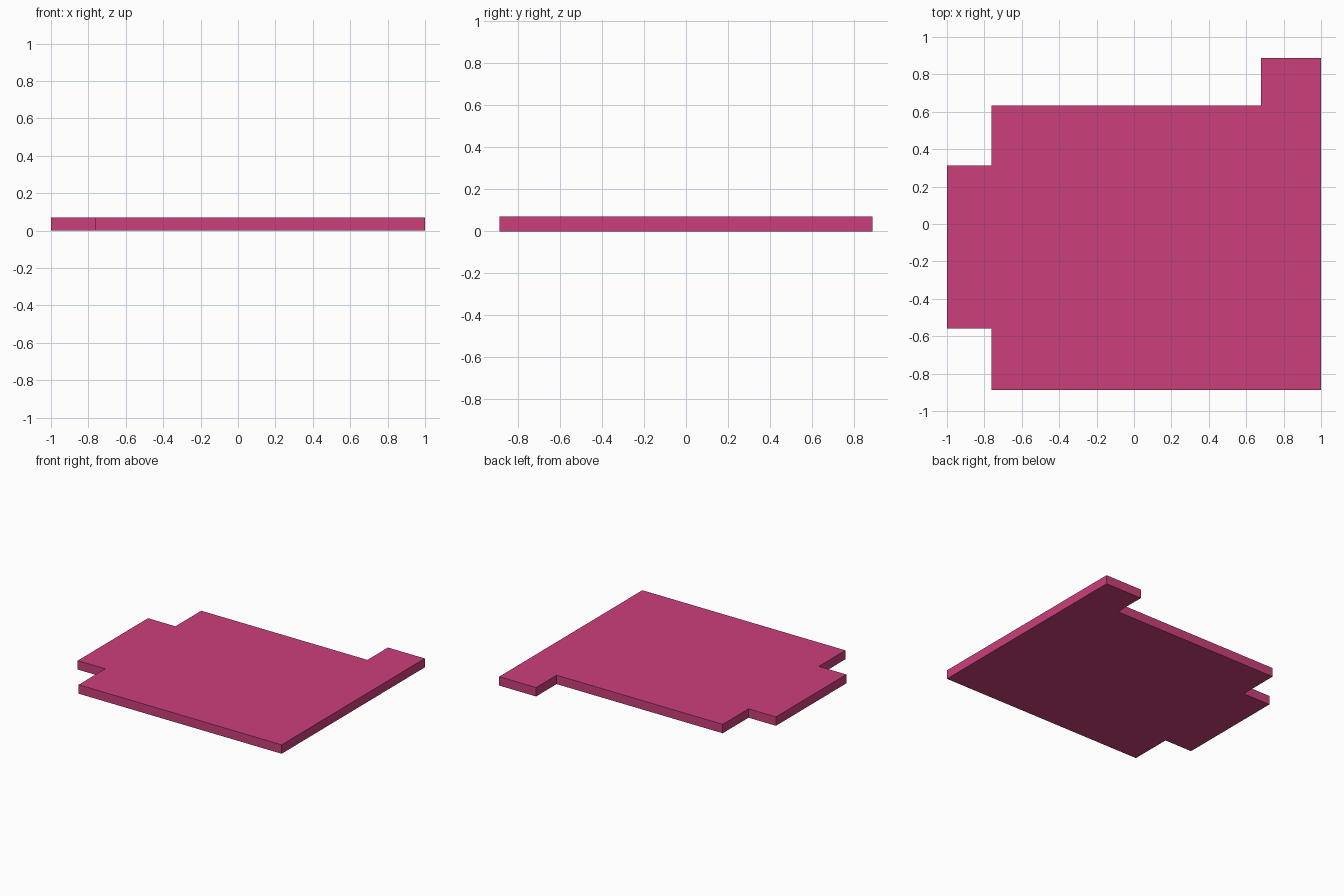
import bpy
import bmesh

if "Cube" in bpy.data.objects:
    bpy.data.objects.remove(bpy.data.objects["Cube"])

THICKNESS = 0.07

# Floor outline, counter-clockwise from the front left corner
outline = [
    (-0.762, -0.887), (1.0, -0.887), (1.0, 0.887), (0.68, 0.887),
    (0.68, 0.633), (-0.762, 0.633), (-0.762, 0.313), (-1.0, 0.313),
    (-1.0, -0.558), (-0.762, -0.558),
]

# Flat slab extruded from the outline
bm = bmesh.new()
base = bm.faces.new([bm.verts.new((x, y, 0)) for x, y in outline])
top = bmesh.ops.extrude_face_region(bm, geom=[base], use_keep_orig=True)
verts = [g for g in top["geom"] if isinstance(g, bmesh.types.BMVert)]
bmesh.ops.translate(bm, verts=verts, vec=(0, 0, THICKNESS))
bmesh.ops.recalc_face_normals(bm, faces=bm.faces)

mesh = bpy.data.meshes.new("floor_slab")
bm.to_mesh(mesh)
bm.free()
slab = bpy.data.objects.new("floor_slab", mesh)
bpy.context.collection.objects.link(slab)

# Pink finish
pink = bpy.data.materials.new("pink")
pink.diffuse_color = (0.6, 0.05, 0.2, 1)
pink.use_nodes = True
pink.node_tree.nodes["Principled BSDF"].inputs["Base Color"].default_value = pink.diffuse_color
mesh.materials.append(pink)
